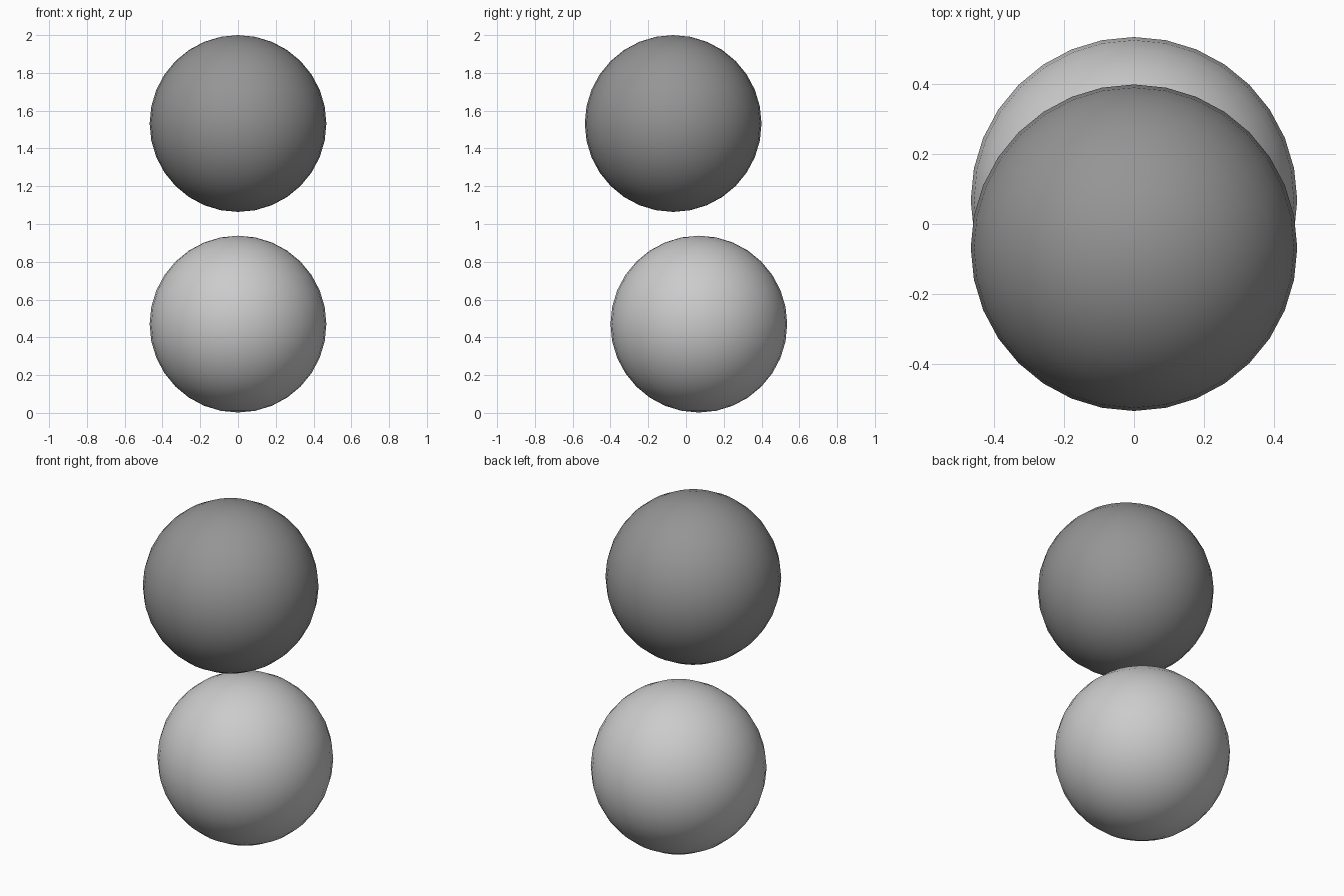
import bpy

if "Cube" in bpy.data.objects:
    bpy.data.objects.remove(bpy.data.objects["Cube"])

RADIUS = 0.468


def ball(name, y, z):
    bpy.ops.mesh.primitive_uv_sphere_add(segments=32, ring_count=16, radius=RADIUS, location=(0, y, z))
    obj = bpy.context.object
    obj.name = name
    bpy.ops.object.shade_smooth()
    return obj


# Lower light ball, set slightly back
ball("lower_ball", 0.068, RADIUS + 0.002)

# Upper dark ball, set slightly forward and floating above
upper = ball("upper_ball", -0.068, 2 - RADIUS)
dark = bpy.data.materials.new("dark_grey")
dark.diffuse_color = (0.3, 0.3, 0.3, 1)
dark.use_nodes = True
dark.node_tree.nodes["Principled BSDF"].inputs["Base Color"].default_value = dark.diffuse_color
upper.data.materials.append(dark)
